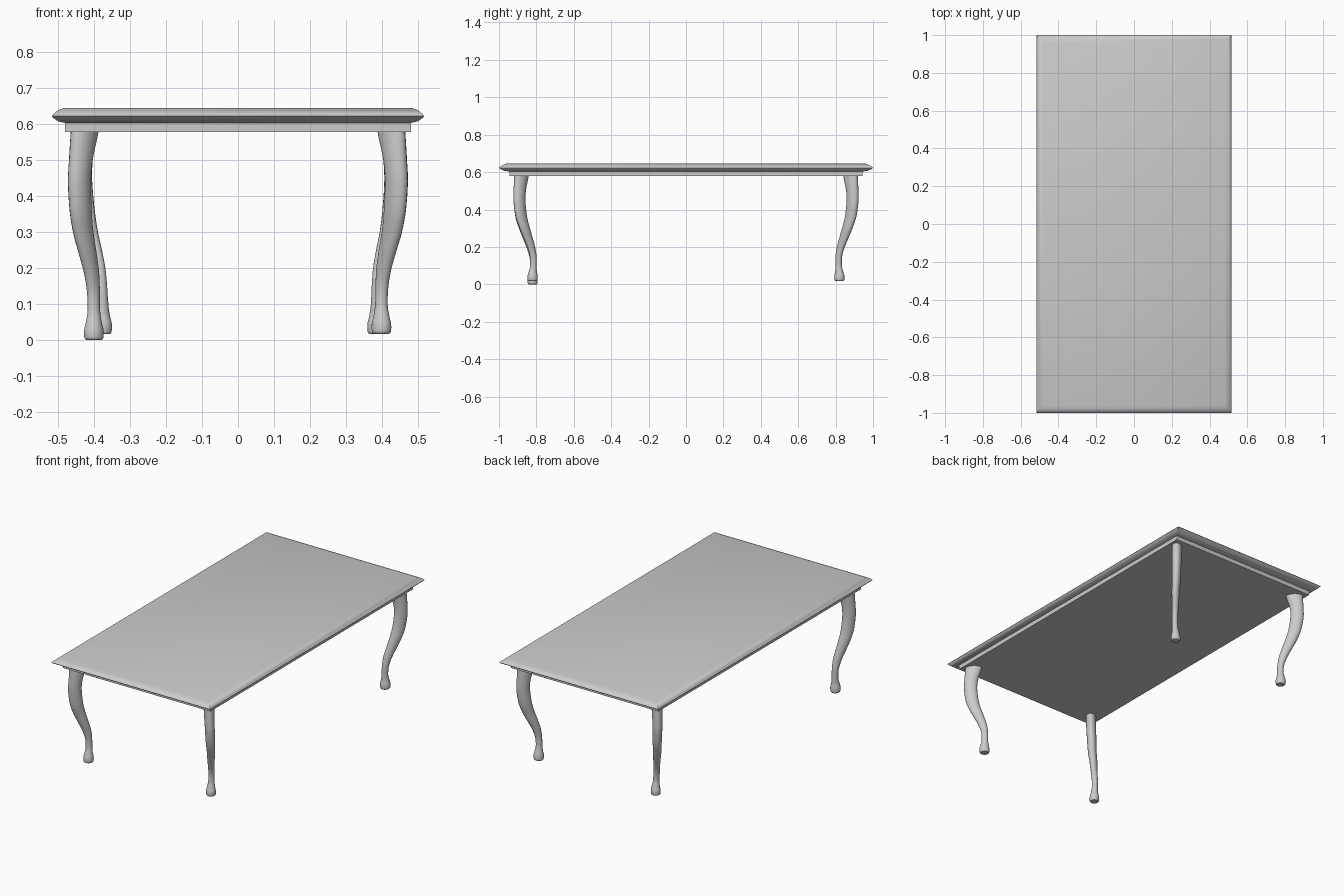
import bpy, bmesh
from math import cos, sin, pi, radians

if "Cube" in bpy.data.objects:
    bpy.data.objects.remove(bpy.data.objects["Cube"])


def loft(name, rings):
    """Skin a list of closed point rings and cap both ends."""
    bm = bmesh.new()
    loops = [[bm.verts.new(p) for p in ring] for ring in rings]
    n = len(loops[0])
    for a, b in zip(loops, loops[1:]):
        for i in range(n):
            j = (i + 1) % n
            bm.faces.new((a[i], a[j], b[j], b[i]))
    bm.faces.new(loops[0])
    bm.faces.new(loops[-1])
    bmesh.ops.recalc_face_normals(bm, faces=bm.faces)
    mesh = bpy.data.meshes.new(name)
    bm.to_mesh(mesh)
    bm.free()
    obj = bpy.data.objects.new(name, mesh)
    bpy.context.collection.objects.link(obj)
    bpy.ops.object.select_all(action='DESELECT')
    obj.select_set(True)
    bpy.context.view_layer.objects.active = obj
    bpy.ops.object.shade_smooth_by_angle(angle=radians(35))
    return obj


def smooth(rows, steps=4):
    """Catmull-Rom interpolation through the station rows."""
    out = []
    for i in range(len(rows) - 1):
        p = [rows[max(0, min(len(rows) - 1, i + k))] for k in (-1, 0, 1, 2)]
        for s in range(steps):
            t = s / steps
            out.append([0.5 * (2 * b + (c - a) * t + (2 * a - 5 * b + 4 * c - d) * t * t
                               + (3 * b - a - 3 * c + d) * t ** 3) for a, b, c, d in zip(*p)])
    return out + [list(rows[-1])]


# Tabletop with moulded edge and apron: half x, half y, z
edge = [(.480, .943, .578), (.480, .943, .603), (.498, .972, .607), (.512, .993, .616),
        (.517, 1.0, .622), (.512, .994, .628), (.500, .980, .638), (.482, .960, .645)]
loft("tabletop", [[(-x, -y, z), (x, -y, z), (x, y, z), (-x, y, z)] for x, y, z in edge])

# Cabriole leg stations: z, x, y, radius along the diagonal, radius across it
stations = [(.017, .393, .819, .022, .020), (.024, .394, .820, .027, .026),
            (.045, .394, .820, .028, .026), (.070, .394, .819, .022, .021),
            (.100, .394, .816, .018, .017), (.150, .396, .817, .019, .017),
            (.200, .402, .828, .024, .018), (.250, .413, .845, .029, .020),
            (.300, .425, .862, .033, .022), (.360, .434, .880, .036, .024),
            (.440, .439, .890, .037, .026), (.500, .436, .889, .038, .027),
            (.560, .428, .882, .045, .028), (.590, .424, .878, .048, .028)]


def leg(name, sx, sy, drop=0.0, shift=0.0):
    rings = []
    for z, x, y, a, b in smooth(stations):
        k = max(0, min(1, (.5 - z) / .4))       # foot end gets the full offset
        ring = []
        for i in range(20):
            u, v = a * cos(i * pi / 10), b * sin(i * pi / 10)
            ring.append((sx * (x + shift * k + (u - v) * .7071),
                         sy * (y + (u + v) * .7071),
                         z - drop * k))
        rings.append(ring)
    loft(name, rings)


leg("front_left_leg", -1, -1, drop=.017, shift=.006)
leg("front_right_leg", 1, -1, shift=.004)
leg("back_right_leg", 1, 1, shift=-.008)
leg("back_left_leg", -1, 1, shift=-.017)
